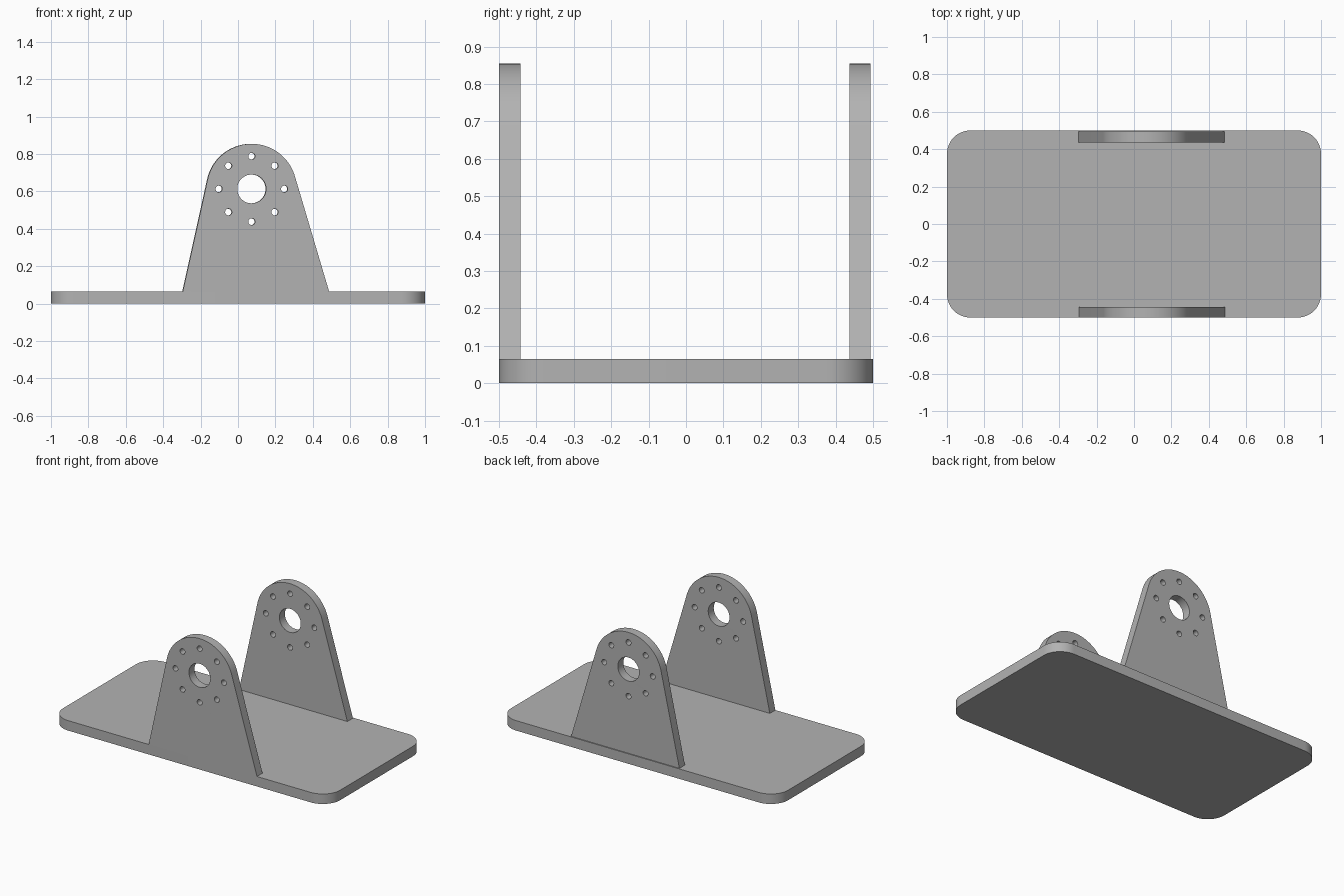
import bpy, bmesh, math
from mathutils import Matrix

if "Cube" in bpy.data.objects:
    bpy.data.objects.remove(bpy.data.objects["Cube"])

steel = bpy.data.materials.new("plain grey")
steel.diffuse_color = (0.45, 0.45, 0.45, 1)
steel.use_nodes = True
steel.node_tree.nodes["Principled BSDF"].inputs["Base Color"].default_value = steel.diffuse_color


def arc(cx, cy, r, a0, a1, n):
    """Points along an arc, angles in degrees, both ends included."""
    angles = [math.radians(a0 + (a1 - a0) * i / n) for i in range(n + 1)]
    return [(cx + r * math.cos(a), cy + r * math.sin(a)) for a in angles]


def circle(cx, cy, r, n):
    return arc(cx, cy, r, 0, 360, n)[:-1]


def slab(name, loops, thickness, matrix):
    """Extrude a filled outline with holes, centred on its own plane."""
    curve = bpy.data.curves.new(name + "_outline", 'CURVE')
    curve.dimensions = '2D'
    curve.fill_mode = 'BOTH'
    curve.extrude = thickness / 2
    for pts in loops:
        spline = curve.splines.new('POLY')
        spline.points.add(len(pts) - 1)
        for p, (x, y) in zip(spline.points, pts):
            p.co = (x, y, 0, 1)
        spline.use_cyclic_u = True
    temp = bpy.data.objects.new(name + "_temp", curve)
    bpy.context.collection.objects.link(temp)
    deps = bpy.context.evaluated_depsgraph_get()
    mesh = bpy.data.meshes.new_from_object(temp.evaluated_get(deps))
    bpy.data.objects.remove(temp)
    bpy.data.curves.remove(curve)

    # weld the caps to the rim and place the slab
    bm = bmesh.new()
    bm.from_mesh(mesh)
    bmesh.ops.remove_doubles(bm, verts=bm.verts, dist=1e-5)
    bmesh.ops.transform(bm, matrix=matrix, verts=bm.verts)
    bmesh.ops.recalc_face_normals(bm, faces=bm.faces)
    bm.to_mesh(mesh)
    bm.free()
    mesh.name = name
    mesh.materials.clear()
    mesh.materials.append(steel)
    obj = bpy.data.objects.new(name, mesh)
    bpy.context.collection.objects.link(obj)
    bpy.ops.object.select_all(action='DESELECT')
    obj.select_set(True)
    bpy.context.view_layer.objects.active = obj
    bpy.ops.object.shade_smooth_by_angle(angle=math.radians(30))
    return obj


# base plate with rounded corners
BASE_T, R = 0.065, 0.125
corners = [(1, 1, 0), (-1, 1, 90), (-1, -1, 180), (1, -1, 270)]
outline = [p for sx, sy, a in corners
           for p in arc(sx * (1 - R), sy * (0.5 - R), R, a, a + 90, 16)]
slab("base_plate", [outline], BASE_T, Matrix.Translation((0, 0, BASE_T / 2)))

# upright lug: tapered sides, round top, bore and ring of bolt holes
CX, CZ = 0.073, 0.613
lug = [(-0.295, BASE_T), (0.487, BASE_T)] + arc(CX, CZ, 0.241, 16.4, 167.4, 48)
holes = [circle(CX, CZ, 0.077, 48)]
holes += [circle(x, z, 0.018, 20) for x, z in circle(CX, CZ, 0.175, 8)]
upright = Matrix.Rotation(math.pi / 2, 4, 'X')
for name, dx, y in (("front_lug", 0, -0.4715), ("back_lug", -0.003, 0.465)):
    slab(name, [lug] + holes, 0.057, Matrix.Translation((dx, y, 0)) @ upright)
